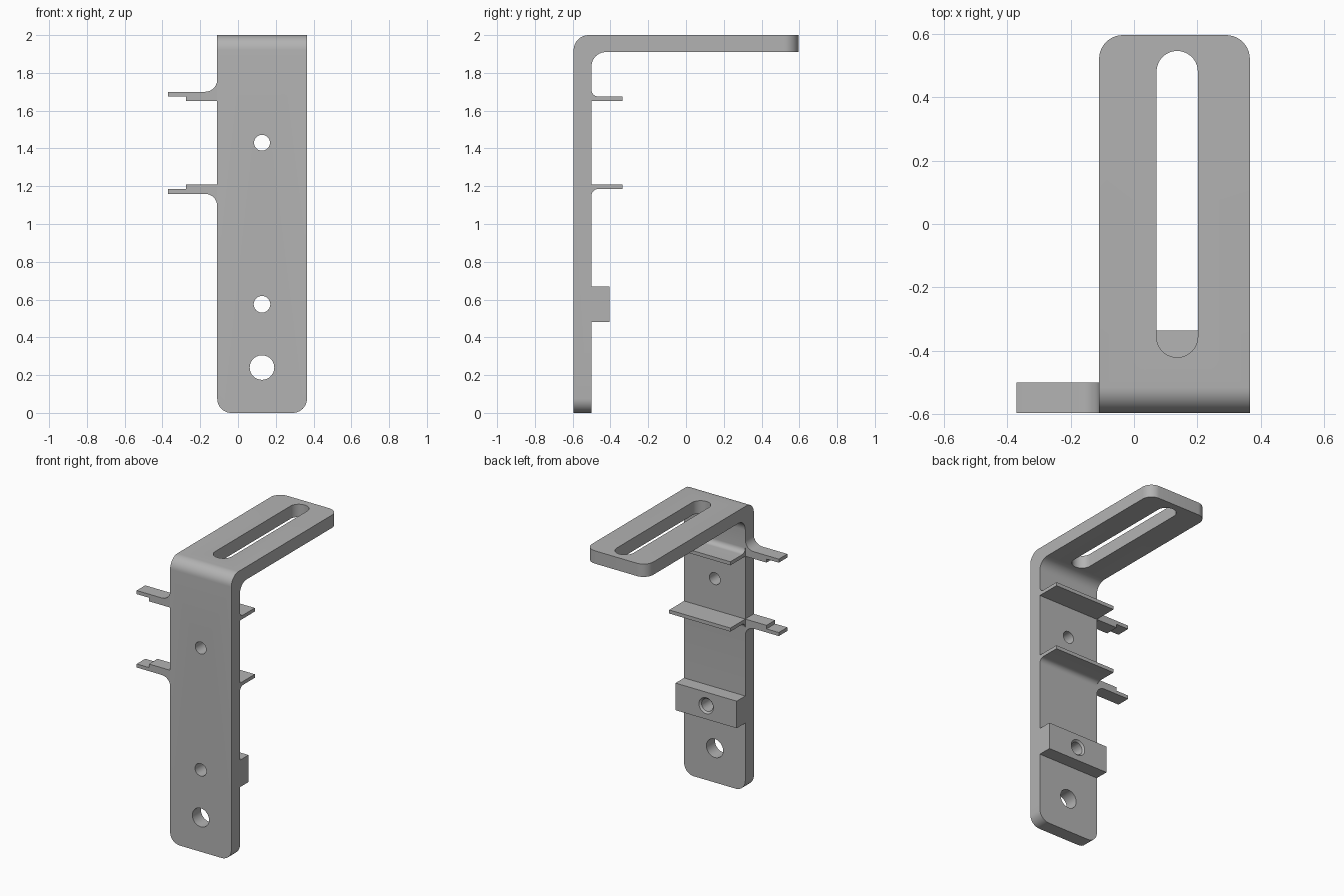
import bpy, bmesh, math
from mathutils import Vector, Matrix

if "Cube" in bpy.data.objects:
    bpy.data.objects.remove(bpy.data.objects["Cube"])

GREY = bpy.data.materials.new("plain_grey")
GREY.use_nodes = True
GREY.diffuse_color = (0.45, 0.45, 0.45, 1)
GREY.node_tree.nodes["Principled BSDF"].inputs["Base Color"].default_value = GREY.diffuse_color

# Main dimensions
LEFT, RIGHT = -0.11, 0.365
FRONT, BACK, END = -0.595, -0.5, 0.595
TOP, UNDER = 2.0, 1.91
HOLE_X = 0.127
MID_Z = 1.43          # the tabs and shelves mirror about this height


def rounded(points, steps=10):
    """Outline from (u, v, radius) corners, each rounded by its radius."""
    out = []
    for i, (u, v, r) in enumerate(points):
        p = Vector((u, v))
        if r == 0:
            out.append(p)
            continue
        a = (Vector(points[i - 1][:2]) - p).normalized()
        b = (Vector(points[(i + 1) % len(points)][:2]) - p).normalized()
        centre = p + (a + b) * r
        for k in range(steps + 1):
            t = k / steps * math.pi / 2
            out.append(centre - b * r * math.cos(t) - a * r * math.sin(t))
    return out


def extrude(name, outline, place, offset):
    """Solid from an outline; place maps (u, v) to 3D, offset is the sweep."""
    bm = bmesh.new()
    face = bm.faces.new([bm.verts.new(place(*p)) for p in outline])
    swept = bmesh.ops.extrude_face_region(bm, geom=[face])["geom"]
    moved = [g for g in swept if isinstance(g, bmesh.types.BMVert)]
    bmesh.ops.translate(bm, verts=moved, vec=offset)
    return finish(name, bm)


def finish(name, bm):
    bmesh.ops.recalc_face_normals(bm, faces=bm.faces)
    mesh = bpy.data.meshes.new(name)
    bm.to_mesh(mesh)
    bm.free()
    mesh.materials.append(GREY)
    obj = bpy.data.objects.new(name, mesh)
    bpy.context.collection.objects.link(obj)
    return obj


def activate(obj):
    bpy.ops.object.select_all(action='DESELECT')
    obj.select_set(True)
    bpy.context.view_layer.objects.active = obj


def cut(obj, cutter):
    mod = obj.modifiers.new("cut", 'BOOLEAN')
    mod.operation, mod.solver, mod.object = 'DIFFERENCE', 'EXACT', cutter
    activate(obj)
    bpy.ops.object.modifier_apply(modifier=mod.name)
    bpy.data.objects.remove(cutter)


def round_cutter(z, r1, r2, y1, y2):
    """Round cutter along y, radius r1 at y1 and r2 at y2."""
    bm = bmesh.new()
    bmesh.ops.create_cone(bm, cap_ends=True, segments=40, radius1=r1, radius2=r2, depth=y2 - y1)
    turn = Matrix.Translation((HOLE_X, (y1 + y2) / 2, z)) @ Matrix.Rotation(-math.pi / 2, 4, 'X')
    bmesh.ops.transform(bm, matrix=turn, verts=bm.verts)
    return finish("hole_cutter", bm)


# Bracket side profile: upright, arm, two shelves and the nut block
SHELF_Y, BLOCK_Y = -0.335, -0.405
shelf = [(BACK, 1.675, 0.035), (SHELF_Y, 1.675, 0), (SHELF_Y, 1.65, 0), (BACK, 1.65, 0)]
lower_shelf = [(y, 2 * MID_Z - z, r) for y, z, r in reversed(shelf)]
profile = [(FRONT, 0, 0), (FRONT, TOP, 0.08), (END, TOP, 0), (END, UNDER, 0),
           (BACK, UNDER, 0.075), *shelf, *lower_shelf,
           (BACK, 0.67, 0), (BLOCK_Y, 0.67, 0), (BLOCK_Y, 0.48, 0), (BACK, 0.48, 0),
           (BACK, 0, 0)]
bracket = extrude("bracket", rounded(profile), lambda y, z: (LEFT, y, z), (RIGHT - LEFT, 0, 0))

# Round the foot corners and the arm tip corners
bm = bmesh.new()
bm.from_mesh(bracket.data)
corners = []
for e in bm.edges:
    a, b = (v.co for v in e.verts)
    if abs(a.x - b.x) < 1e-4 and (max(a.z, b.z) < 1e-4 or min(a.y, b.y) > END - 1e-4):
        corners.append(e)
bmesh.ops.bevel(bm, geom=corners, offset=0.075, segments=10, profile=0.5, affect='EDGES')
bm.to_mesh(bracket.data)
bm.free()

# Long slot in the arm
SLOT_R = 0.065
slot = [(0.071, -0.42, SLOT_R), (0.201, -0.42, SLOT_R), (0.201, 0.545, SLOT_R), (0.071, 0.545, SLOT_R)]
cut(bracket, extrude("slot_cutter", rounded(slot, 12), lambda x, y: (x, y, 1.88), (0, 0, 0.2)))

# Screw holes through the upright, and a countersink on the nut block
for z, r in ((MID_Z, 0.042), (0.575, 0.044), (0.24, 0.065)):
    cut(bracket, round_cutter(z, r, r, -0.7, -0.36))
cut(bracket, round_cutter(0.575, 0.038, 0.062, BLOCK_Y - 0.018, BLOCK_Y + 0.006))

# Stepped side tabs, the lower one mirrored
tab = [(LEFT, 1.65, 0), (-0.275, 1.65, 0), (-0.275, 1.675, 0), (-0.37, 1.675, 0),
       (-0.37, 1.70, 0), (LEFT, 1.70, 0.065), (LEFT, 1.77, 0)]
lower = [(x, 2 * MID_Z - z, r) for x, z, r in tab]
parts = [bracket]
for name, shape in (("upper_tab", tab), ("lower_tab", lower)):
    parts.append(extrude(name, rounded(shape), lambda x, z: (x, FRONT, z), (0, BACK - FRONT, 0)))

for part in parts:
    activate(part)
    bpy.ops.object.shade_smooth_by_angle(angle=math.radians(30))
